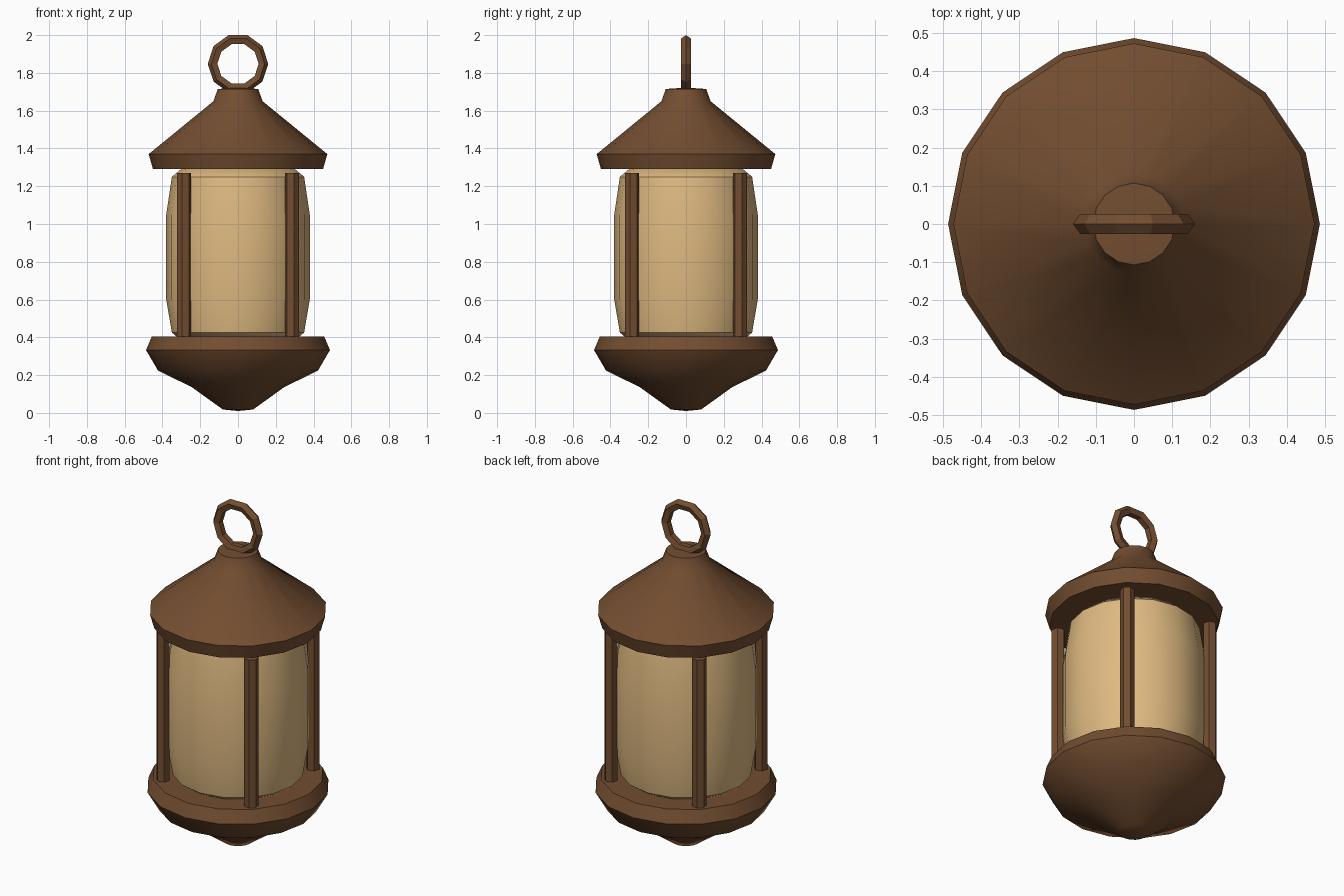
import bpy, bmesh
from math import sin, cos, pi, radians

cube = bpy.data.objects.get("Cube")
if cube:
    bpy.data.objects.remove(cube, do_unlink=True)


def material(name, colour):
    m = bpy.data.materials.new(name)
    m.use_nodes = True
    m.diffuse_color = (*colour, 1)
    m.node_tree.nodes["Principled BSDF"].inputs["Base Color"].default_value = (*colour, 1)
    return m


brown = material("brown metal", (0.17, 0.075, 0.03))
amber = material("amber glass", (0.74, 0.49, 0.22))


def finish(bm, name, mat, smooth_angle=None):
    bmesh.ops.recalc_face_normals(bm, faces=bm.faces)
    mesh = bpy.data.meshes.new(name)
    bm.to_mesh(mesh)
    bm.free()
    mesh.materials.append(mat)
    ob = bpy.data.objects.new(name, mesh)
    bpy.context.collection.objects.link(ob)
    if smooth_angle:
        bpy.ops.object.select_all(action="DESELECT")
        ob.select_set(True)
        bpy.context.view_layer.objects.active = ob
        bpy.ops.object.shade_smooth_by_angle(angle=radians(smooth_angle))
    return ob


def lathe(name, profile, mat, sides=16):
    """Spin a (radius, height) profile that starts and ends on the axis."""
    bm = bmesh.new()
    verts = [bm.verts.new((r, 0, z)) for r, z in profile]
    edges = [bm.edges.new(pair) for pair in zip(verts, verts[1:])]
    bmesh.ops.spin(bm, geom=verts + edges, axis=(0, 0, 1), cent=(0, 0, 0),
                   angle=2 * pi, steps=sides, use_duplicate=False)
    bmesh.ops.remove_doubles(bm, verts=bm.verts, dist=0.0005)
    return finish(bm, name, mat, 40)


# Pointed base with a flat ledge
lathe("base", [(0, 0.01), (0.08, 0.018), (0.243, 0.135), (0.424, 0.225),
               (0.487, 0.333), (0.456, 0.405), (0, 0.405)], brown)

# Barrel-shaped glass
lathe("glass", [(0, 0.395), (0.32, 0.4), (0.35, 0.425), (0.38, 0.6),
                (0.38, 1.05), (0.35, 1.25), (0.30, 1.292), (0, 1.295)], amber)

# Conical roof with a bevelled rim and neck
lathe("roof", [(0, 1.29), (0.45, 1.29), (0.473, 1.37), (0.13, 1.65),
               (0.107, 1.715), (0, 1.722)], brown)

# Four hexagonal posts on the diagonals
for i, place in enumerate(("back_left", "back_right", "front_right", "front_left")):
    a = pi / 4 + i * pi / 2
    low, high, r = 0.395, 1.27, 0.038
    bm = bmesh.new()
    ring = [bm.verts.new((0.404 * cos(a) + r * cos(a + (k + 0.5) * pi / 3),
                          0.404 * sin(a) + r * sin(a + (k + 0.5) * pi / 3), low))
            for k in range(6)]
    face = bm.faces.new(ring)
    top = bmesh.ops.extrude_face_region(bm, geom=[face], use_keep_orig=True)["geom"]
    bmesh.ops.translate(bm, vec=(0, 0, high - low),
                        verts=[v for v in top if isinstance(v, bmesh.types.BMVert)])
    finish(bm, place + "_post", brown)

# Ten-segment hanging ring with a five-sided section
major, minor, segments, section = 0.132, 0.028, 10, 5
bm = bmesh.new()
loops = []
for i in range(segments):
    a = 2 * pi * i / segments
    loop = []
    for k in range(section):
        b = 2 * pi * k / section
        r = major + minor * cos(b)
        loop.append(bm.verts.new((r * cos(a), minor * sin(b), 1.848 + r * sin(a))))
    loops.append(loop)
for i in range(segments):
    here, after = loops[i], loops[(i + 1) % segments]
    for k in range(section):
        n = (k + 1) % section
        bm.faces.new((here[k], here[n], after[n], after[k]))
finish(bm, "hanging_ring", brown)
